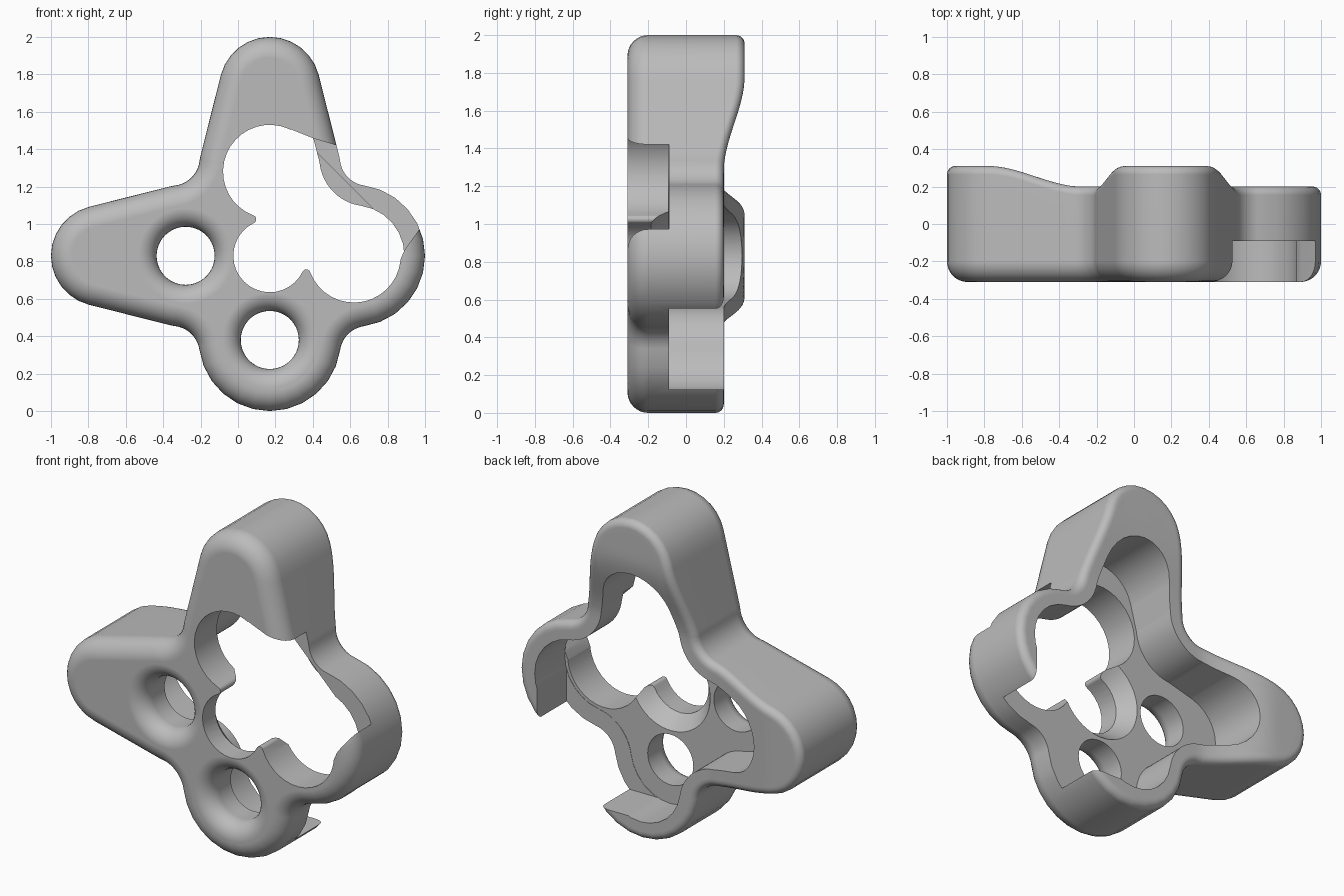
import bpy, bmesh, math
from mathutils import Vector

if "Cube" in bpy.data.objects:
    bpy.data.objects.remove(bpy.data.objects["Cube"], do_unlink=True)

CENTRE = Vector((0.17, 0.83))
FRONT, PLATE_BACK, NOTCH_BACK = -0.31, -0.092, -0.09
LOBE, LOBE_DIST, FILLET = 0.38, 0.45, 0.15
WALL = 0.11

grey = bpy.data.materials.new("plain_grey")
grey.use_nodes = True
colour = (0.5, 0.5, 0.5, 1)
grey.diffuse_color = colour
grey.node_tree.nodes["Principled BSDF"].inputs["Base Color"].default_value = colour


def at(x, z):
    return CENTRE + Vector((x, z))


def blend_circle(a, b, r):
    """Concave circle touching circles a and b, right of travel a to b."""
    d = b[0] - a[0]
    ra, rb, n = a[1] + r, b[1] + r, d.length
    along = (ra * ra - rb * rb + n * n) / (2 * n)
    side = math.sqrt(ra * ra - along * along)
    u = d / n
    return (a[0] + u * along + Vector((u.y, -u.x)) * side, -r)


def trace(circles, steps=12, cuts=12):
    """Closed path of arcs and tangents; negative radii are concave."""
    count = len(circles)
    angles = []
    for i, (c, r) in enumerate(circles):
        c2, r2 = circles[(i + 1) % count]
        d = c2 - c
        k = max(-1, min(1, (r - r2) / d.length))
        angles.append(math.atan2(d.y, d.x) - math.acos(k))
    pts = []
    for i, (c, r) in enumerate(circles):
        start, end = angles[i - 1], angles[i]
        sweep = (end - start) % math.tau
        if r < 0:
            sweep -= math.tau
        for s in range(steps + 1):
            a = start + sweep * s / steps
            pts.append(c + r * Vector((math.cos(a), math.sin(a))))
        c2, r2 = circles[(i + 1) % count]
        if r > 0 and r2 > 0:
            n = Vector((math.cos(end), math.sin(end)))
            p, q = pts[-1], c2 + n * r2
            pts += [p.lerp(q, s / cuts) for s in range(1, cuts)]
        elif r > 0:
            pts.pop()      # the next arc starts at the same point
        else:
            pts.pop()
    return pts


def outline(inset, arm_dist, arm_radius):
    """Four lobes, with arms reaching up and to the left."""
    r, f = LOBE - inset, FILLET + inset
    right, top = (at(LOBE_DIST, 0), r), (at(0, LOBE_DIST), r)
    left, bottom = (at(-LOBE_DIST, 0), r), (at(0, -LOBE_DIST), r)
    top_arm, left_arm = (at(0, arm_dist), arm_radius), (at(-arm_dist, 0), arm_radius)
    return trace([right, blend_circle(right, top, f), top, top_arm, top,
                  blend_circle(top, left, f), left, left_arm, left,
                  blend_circle(left, bottom, f), bottom,
                  blend_circle(bottom, right, f)])


def outer(inset):
    return outline(inset, 0.9, 0.27 - inset)


def back(p):
    """Back height, swelling towards the ends of the two arms."""
    d = max(p.y - CENTRE.y, CENTRE.x - p.x)
    t = max(0, min(1, (d - 0.45) / 0.5))
    return 0.2 + 0.11 * t * t * (3 - 2 * t)


def loft(name, rings):
    """Closed solid through matching rings of points."""
    bm = bmesh.new()
    loops = [[bm.verts.new(p) for p in ring] for ring in rings]
    for a, b in zip(loops, loops[1:]):
        for i in range(len(a)):
            j = (i + 1) % len(a)
            bm.faces.new((a[i], a[j], b[j], b[i]))
    bm.faces.new(loops[0])
    bm.faces.new(loops[-1])
    bmesh.ops.recalc_face_normals(bm, faces=bm.faces)
    mesh = bpy.data.meshes.new(name)
    bm.to_mesh(mesh)
    bm.free()
    mesh.materials.append(grey)
    ob = bpy.data.objects.new(name, mesh)
    bpy.context.collection.objects.link(ob)
    return ob


def flat_ring(path, y):
    return [(p.x, y, p.y) for p in path]


def prism(name, path, y0, y1):
    return loft(name, [flat_ring(path, y0), flat_ring(path, y1)])


def lathe(name, centre, profile, sides=64):
    circle = [Vector((math.cos(math.tau * i / sides), math.sin(math.tau * i / sides)))
              for i in range(sides)]
    return loft(name, [flat_ring([centre + c * r for c in circle], y) for r, y in profile])


# Shell: rounded front edge, curved back rim, cavity behind a thick front plate
rings = []
for s in range(9):
    a = math.pi / 2 * s / 8
    rings.append(flat_ring(outer(0.11 * (1 - math.sin(a))), FRONT + 0.11 * (1 - math.cos(a))))
for s in range(7):
    a = math.pi / 2 * s / 6
    path = outer(0.045 * (1 - math.cos(a)))
    rings.append([(p.x, back(p) - 0.045 * (1 - math.sin(a)), p.y) for p in path])
rim, cavity = outer(0.045), outline(WALL, 0.61, 0.23)
for s in range(1, 9):
    path = [p.lerp(q, s / 8) for p, q in zip(rim, cavity)]
    rings.append([(p.x, back(p), p.y) for p in path])
rings.append(flat_ring(cavity, PLATE_BACK))
shell = loft("bracket_shell", rings)

cutters = []

# Two round holes with a flared front
flare = [(0.255, FRONT - 0.02)]
for s in range(9):
    a = math.pi / 2 * s / 8
    flare.append((0.255 - 0.1 * math.sin(a), FRONT + 0.1 * (1 - math.cos(a))))
flare.append((0.155, 0.0))
for name, c in (("left", at(-LOBE_DIST, 0)), ("bottom", at(0, -LOBE_DIST))):
    cutters.append(lathe(name + "_hole_cutter", c, flare))

# Three-lobed opening through the plate, with rounded cusps
top, mid, right = (at(0, LOBE_DIST), 0.25), (at(0, 0), 0.195), (at(LOBE_DIST, 0), 0.25)
opening = trace([top, blend_circle(top, mid, 0.022), mid,
                 blend_circle(mid, right, 0.022), right], 20)
cutters.append(prism("opening_cutter", opening, -0.5, 0.0))

# Chamfer behind the middle lobe
cutters.append(lathe("chamfer_cutter", at(0, 0), [(0.19, -0.19), (0.28, -0.08)]))

# Notch in the front half of the upper right wall
notch = [(0.17, 0.83), (0.62, 0.83), (0.835, 0.705), (0.86, 0.79), (0.89, 0.86),
         (0.975, 0.98), (1.1, 1.1), (1.1, 1.42), (0.53, 1.42), (0.41, 1.455),
         (0.285, 1.505), (0.17, 1.28)]
cutters.append(prism("notch_cutter", [Vector(p) for p in notch], -0.5, NOTCH_BACK))

# Gap in the rear half of the lower right wall
gap = [(0.17, 0.125), (0.875, 0.125), (0.875, 0.83), (0.17, 0.83)]
cutters.append(prism("gap_cutter", [Vector(p) for p in gap], NOTCH_BACK, 0.5))

bpy.context.view_layer.objects.active = shell
for ob in bpy.context.selected_objects:
    ob.select_set(False)
shell.select_set(True)
for cutter in cutters:
    cutter.hide_render = True
    mod = shell.modifiers.new(cutter.name, 'BOOLEAN')
    mod.operation, mod.solver, mod.object = 'DIFFERENCE', 'EXACT', cutter
    bpy.ops.object.modifier_apply(modifier=mod.name)
    bpy.data.objects.remove(cutter, do_unlink=True)

bpy.ops.object.shade_smooth_by_angle(angle=math.radians(30))
normals = shell.modifiers.new("even_shading", 'WEIGHTED_NORMAL')
normals.keep_sharp = True
